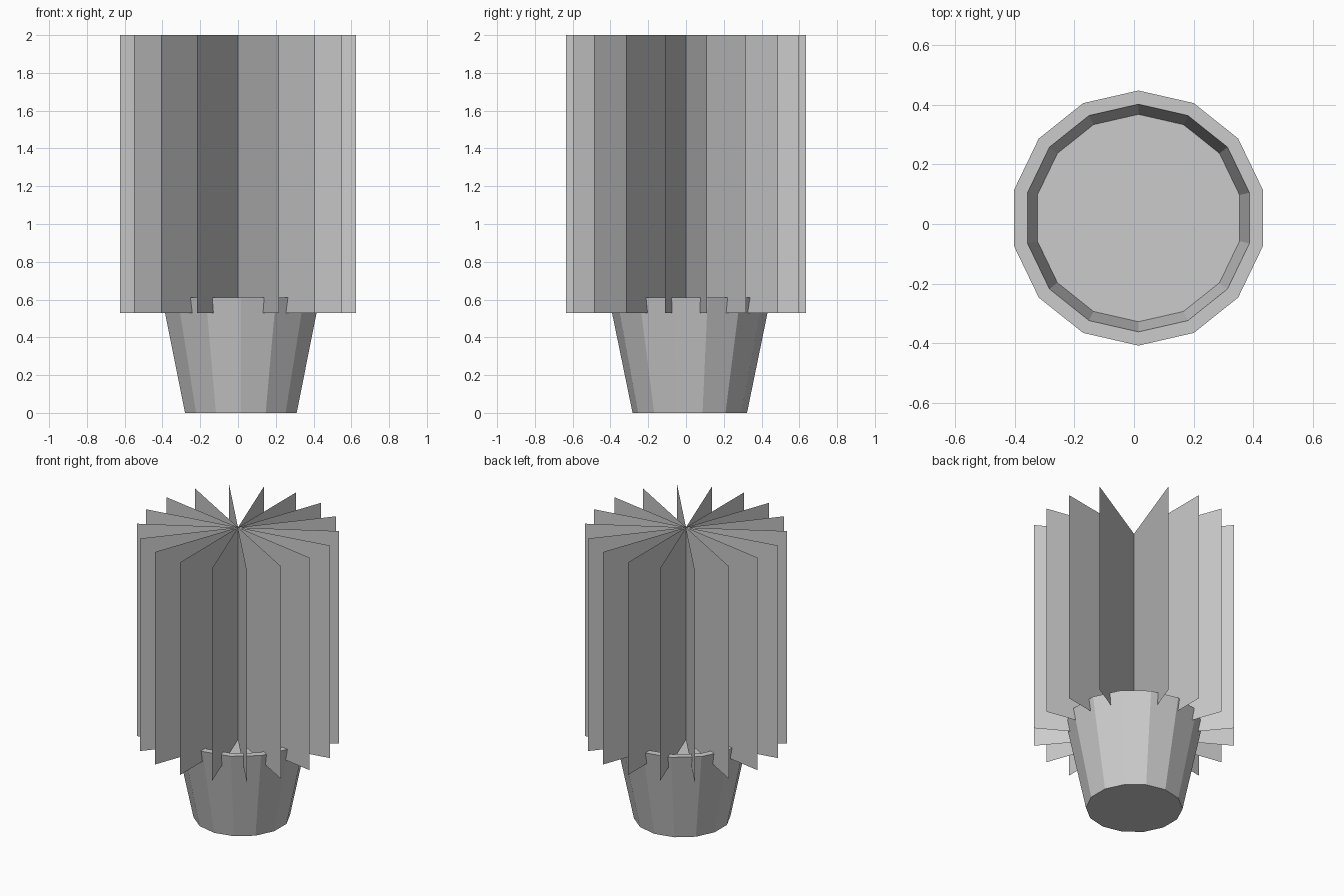
import bpy
import bmesh
from math import sin, cos, pi

cube = bpy.data.objects.get("Cube")
if cube:
    bpy.data.objects.remove(cube)

grey = bpy.data.materials.new("plain grey")
grey.use_nodes = True
COLOUR = (0.6, 0.6, 0.6, 1)
grey.diffuse_color = COLOUR
grey.node_tree.nodes["Principled BSDF"].inputs["Base Color"].default_value = COLOUR


def add_object(name, bm):
    mesh = bpy.data.meshes.new(name)
    bm.to_mesh(mesh)
    bm.free()
    mesh.materials.append(grey)
    obj = bpy.data.objects.new(name, mesh)
    bpy.context.collection.objects.link(obj)
    return obj


# Tapered pot: outer wall, flat rim, inner wall and soil level
SIDES = 14
profile = [(0.303, 0), (0.428, 0.61), (0.382, 0.61), (0.348, 0.44)]
bm = bmesh.new()
rings = []
for radius, z in profile:
    angles = [pi / 2 + 2 * pi * i / SIDES for i in range(SIDES)]
    rings.append([bm.verts.new((radius * cos(a), radius * sin(a), z)) for a in angles])
for low, high in zip(rings, rings[1:]):
    for i in range(SIDES):
        j = (i + 1) % SIDES
        bm.faces.new((low[i], low[j], high[j], high[i]))
bm.faces.new(reversed(rings[0]))
bm.faces.new(rings[-1])
pot = add_object("pot", bm)
pot.location = (0.015, 0.02, 0)

# Foliage: upright sheets crossing on the centre line
SHEETS, RADIUS, BOTTOM, TOP = 9, 0.635, 0.53, 2
for k in range(SHEETS):
    a = pi * k / SHEETS
    x, y = RADIUS * sin(a), RADIUS * cos(a)
    bm = bmesh.new()
    corners = [(-x, -y, BOTTOM), (x, y, BOTTOM), (x, y, TOP), (-x, -y, TOP)]
    bm.faces.new([bm.verts.new(c) for c in corners])
    add_object(f"foliage_sheet_{k + 1}", bm)
